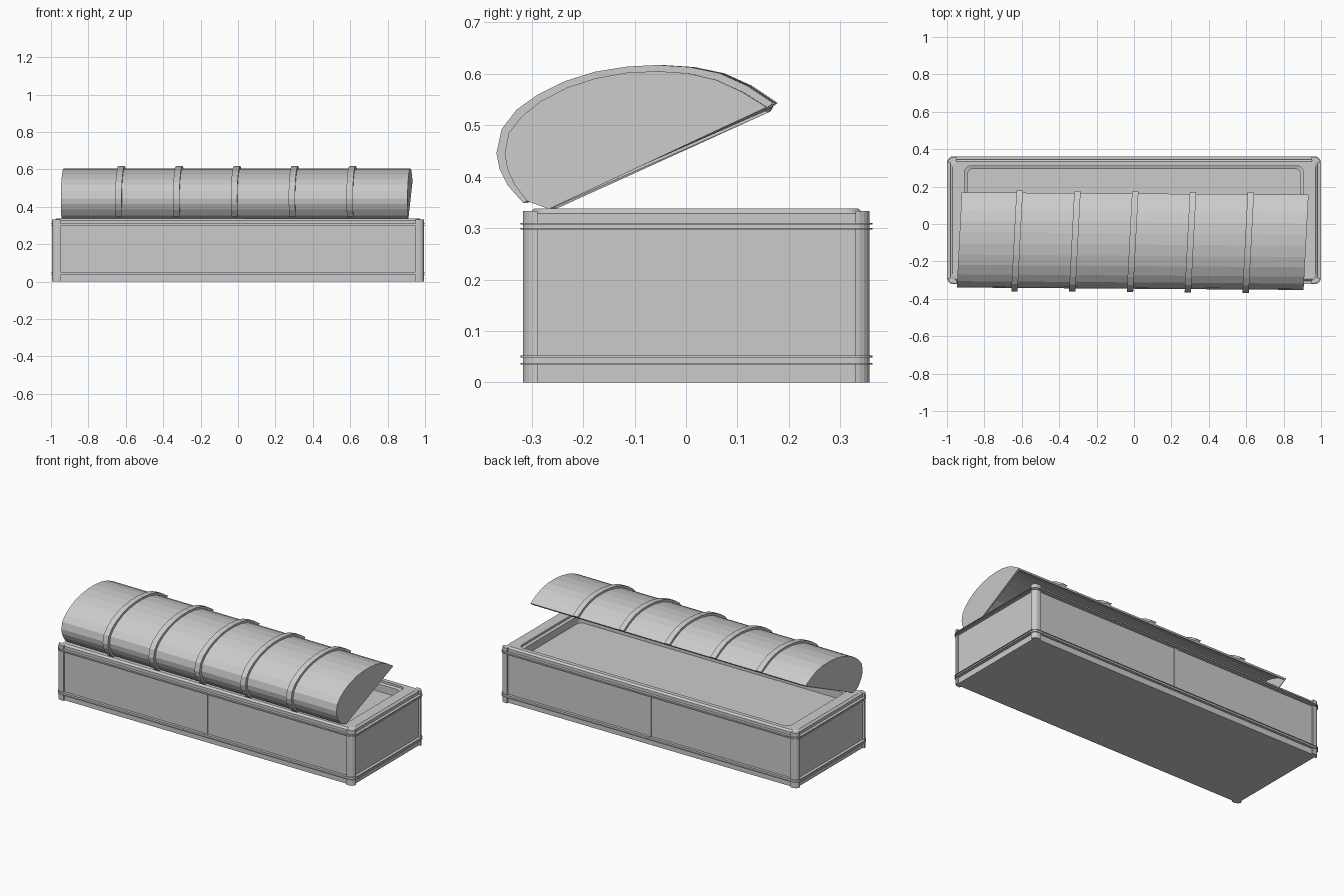
import bpy, bmesh
from math import sin, cos, pi

if "Cube" in bpy.data.objects:
    bpy.data.objects.remove(bpy.data.objects["Cube"])

CY = 0.02                      # body centre in y


def make(name, bm, solid=0):
    bmesh.ops.recalc_face_normals(bm, faces=bm.faces)
    me = bpy.data.meshes.new(name)
    bm.to_mesh(me)
    bm.free()
    ob = bpy.data.objects.new(name, me)
    bpy.context.collection.objects.link(ob)
    if solid:
        m = ob.modifiers.new("wall", 'SOLIDIFY')
        m.thickness, m.offset = solid, -1
    return ob


def rounded(hx, hy, r, n=5):
    """Rounded rectangle outline around the body centre."""
    pts = []
    for k, (sx, sy) in enumerate([(1, 1), (-1, 1), (-1, -1), (1, -1)]):
        for i in range(n + 1):
            a = (k + i / n) * pi / 2
            pts.append((sx * (hx - r) + r * cos(a), CY + sy * (hy - r) + r * sin(a)))
    return pts


def loft(name, loops, close=False):
    """Bridge (outline, z) loops; close joins last to first, else caps both ends."""
    bm = bmesh.new()
    rows = [[bm.verts.new((x, y, z)) for x, y in pts] for pts, z in loops]
    n = len(rows[0])
    pairs = list(zip(rows, rows[1:])) + ([(rows[-1], rows[0])] if close else [])
    for a, b in pairs:
        for i in range(n):
            j = (i + 1) % n
            bm.faces.new((a[i], a[j], b[j], b[i]))
    if not close:
        bm.faces.new(rows[0])
        bm.faces.new(rows[-1])
    return make(name, bm)


def box(name, x0, x1, y0, y1, z0, z1):
    return loft(name, [([(x0, y0), (x1, y0), (x1, y1), (x0, y1)], z) for z in (z0, z1)])


# body: panelled box with stepped rim and shallow tray
outer = rounded(0.982, 0.326, 0.02)
rim = rounded(0.97, 0.315, 0.03)
mouth = rounded(0.905, 0.29, 0.03)
tray = rounded(0.89, 0.275, 0.03)
loft("chest_body", [(outer, 0), (outer, 0.328), (rim, 0.338), (mouth, 0.338),
                    (mouth, 0.325), (tray, 0.32), (tray, 0.275)])

# corner posts
for sx in (-1, 1):
    for sy in (-1, 1):
        r = 0.028
        pts = [(0.994 - r + r * cos(i * pi / 10), 0.337 - r + r * sin(i * pi / 10)) for i in range(6)]
        pts += [(0.95, 0.337), (0.95, 0.309)]
        pts = [(sx * x, CY + sy * y) for x, y in pts]
        loft("corner_post", [(pts, 0), (pts, 0.333)])

# horizontal trim bands, each with two thin raised edges
for z0, z1 in ((0.035, 0.052), (0.297, 0.31)):
    a, b, c = rounded(0.974, 0.318, 0.02), rounded(0.994, 0.337, 0.03), rounded(1.0, 0.342, 0.035)
    t = 0.003
    loft("trim_band", [(a, z0), (c, z0), (c, z0 + t), (b, z0 + t),
                       (b, z1 - t), (c, z1 - t), (c, z1), (a, z1)], True)

# centre strips on front and back
for s in (-1, 1):
    ya, yb = sorted((CY + s * 0.32, CY + s * 0.331))
    box("centre_strip", -0.012, 0.012, ya, yb, 0.05, 0.3)

# lid cross-section (y, z) and the raised strap outline
lid = [(-0.26, 0.337), (-0.303, 0.353), (-0.327, 0.385), (-0.341, 0.415), (-0.346, 0.445),
       (-0.338, 0.485), (-0.312, 0.518), (-0.275, 0.547), (-0.225, 0.573), (-0.17, 0.591),
       (-0.11, 0.602), (-0.05, 0.605), (0.01, 0.601), (0.065, 0.588), (0.115, 0.565), (0.163, 0.535)]
strap = [(-0.312, 0.349), (-0.342, 0.383), (-0.358, 0.415), (-0.364, 0.445),
         (-0.354, 0.492), (-0.325, 0.53), (-0.283, 0.56), (-0.23, 0.586), (-0.172, 0.604),
         (-0.11, 0.614), (-0.05, 0.617), (0.012, 0.613), (0.07, 0.601), (0.123, 0.577), (0.174, 0.543)]


def slide(x, y, z):
    """The open lid sits slightly askew on the chest."""
    return (x - 0.007 + 0.052 * (y + 0.09), y - 0.007 * x, z)


def prism(name, pts, x0, x1, hollow=0):
    bm = bmesh.new()
    a, b = [[bm.verts.new(slide(x, *p)) for p in pts] for x in (x0, x1)]
    n = len(pts)
    for i in range(n - 1 if hollow else n):
        j = (i + 1) % n
        bm.faces.new((a[i], a[j], b[j], b[i]))
    bm.faces.new(a)
    bm.faces.new(b)
    return make(name, bm, hollow)


# domed lid, open underneath
prism("lid", lid, -0.927, 0.927, 0.012)

# five straps over the lid
for i in range(-2, 3):
    prism("lid_strap", strap + lid[:0:-1], i * 0.309 - 0.017, i * 0.309 + 0.017)
